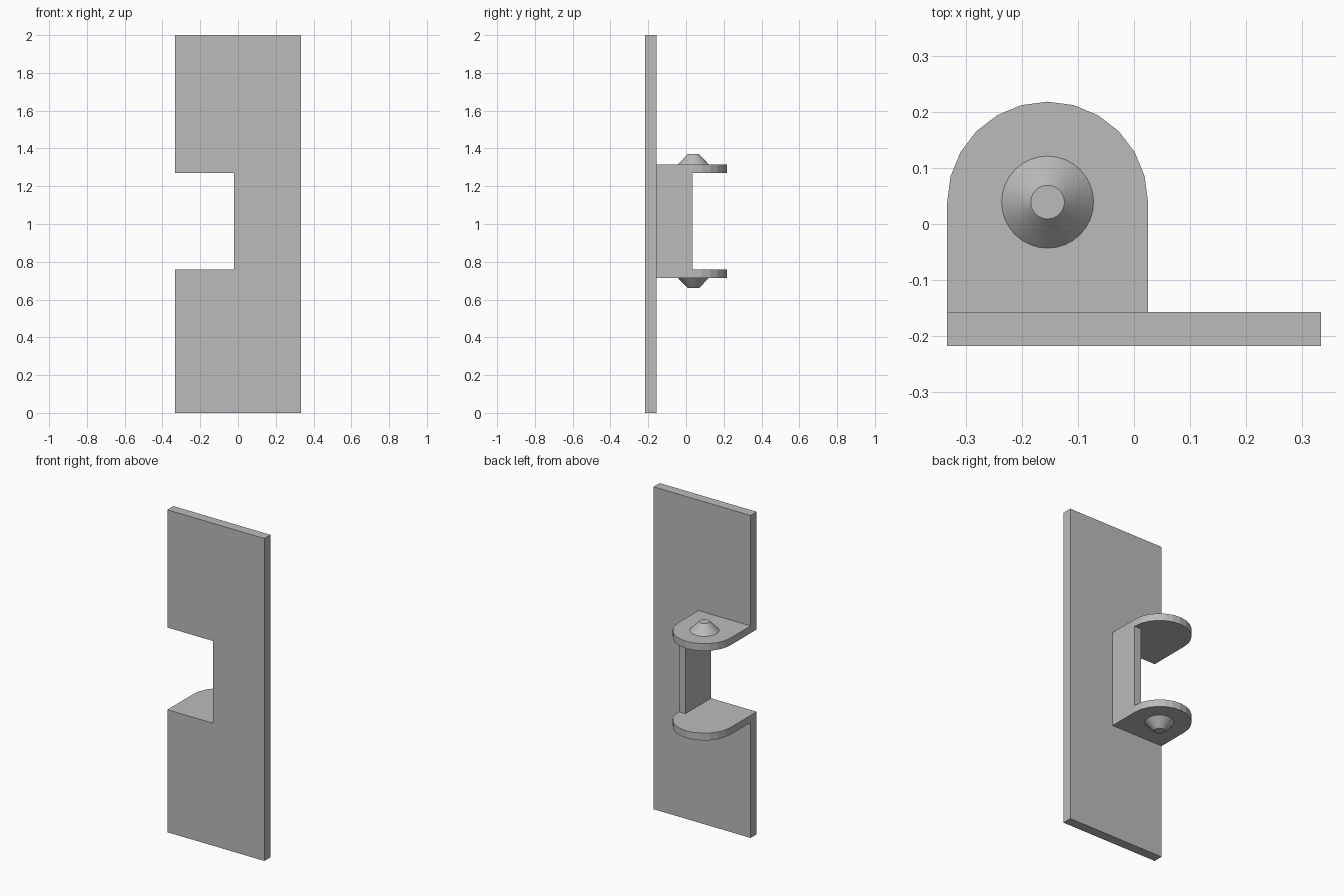
import bpy, bmesh, math
from mathutils import Vector

cube = bpy.data.objects.get("Cube")
if cube:
    bpy.data.objects.remove(cube)

steel = bpy.data.materials.new("grey_steel")
steel.use_nodes = True
colour = (0.5, 0.5, 0.5, 1)
steel.diffuse_color = colour
steel.node_tree.nodes["Principled BSDF"].inputs["Base Color"].default_value = colour

LEFT, RIGHT = -0.333, 0.333           # plate sides
FRONT, BACK = -0.217, -0.157          # plate thickness
LOW, HIGH = 0.76, 1.27                # notch bottom and top
WALL_IN, WALL_OUT = -0.02, 0.025      # bracket side wall
TAB = 0.045                           # tab thickness
RADIUS = (WALL_OUT - LEFT) / 2
PIN_X, PIN_Y = LEFT + RADIUS, 0.039   # hinge axis


def prism(name, outline, push):
    """Extrude a closed outline of 3D points along a vector."""
    bm = bmesh.new()
    face = bm.faces.new([bm.verts.new(p) for p in outline])
    grown = bmesh.ops.extrude_face_region(bm, geom=[face])["geom"]
    moved = [v for v in grown if isinstance(v, bmesh.types.BMVert)]
    bmesh.ops.translate(bm, verts=moved, vec=Vector(push))
    bmesh.ops.recalc_face_normals(bm, faces=bm.faces)
    mesh = bpy.data.meshes.new(name)
    bm.to_mesh(mesh)
    bm.free()
    obj = bpy.data.objects.new(name, mesh)
    bpy.context.collection.objects.link(obj)
    mesh.materials.append(steel)
    return obj


# Tall plate with a rectangular notch in its right edge
profile = [(LEFT, 0), (RIGHT, 0), (RIGHT, 2), (LEFT, 2), (LEFT, HIGH),
           (WALL_IN, HIGH), (WALL_IN, LOW), (LEFT, LOW)]
prism("mounting_plate", [(x, FRONT, z) for x, z in profile], (0, BACK - FRONT, 0))

# Side wall joining the two tabs
wall = [(WALL_IN, BACK), (WALL_OUT, BACK), (WALL_OUT, 0.035), (WALL_IN, 0.035)]
prism("bracket_wall", [(x, y, LOW) for x, y in wall], (0, 0, HIGH - LOW))

# Round-ended tabs, each with a tapered pin on its outer face
steps = 12
arc = [(PIN_X + RADIUS * math.cos(math.pi * i / steps),
        PIN_Y + RADIUS * math.sin(math.pi * i / steps)) for i in range(steps + 1)]
tab = [(LEFT, BACK), (WALL_OUT, BACK)] + arc

for side, inner, sign in (("lower", LOW, -1), ("upper", HIGH, 1)):
    prism(side + "_tab", [(x, y, inner) for x, y in tab], (0, 0, sign * TAB))
    height = 0.055
    bpy.ops.mesh.primitive_cone_add(
        vertices=32, radius1=0.082, radius2=0.03, depth=height,
        location=(PIN_X, PIN_Y, inner + sign * (TAB + height / 2)),
        rotation=(0 if sign > 0 else math.pi, 0, 0))
    pin = bpy.context.object
    pin.name = side + "_pin"
    pin.data.materials.append(steel)
    bpy.ops.object.shade_smooth_by_angle(angle=math.radians(30))
